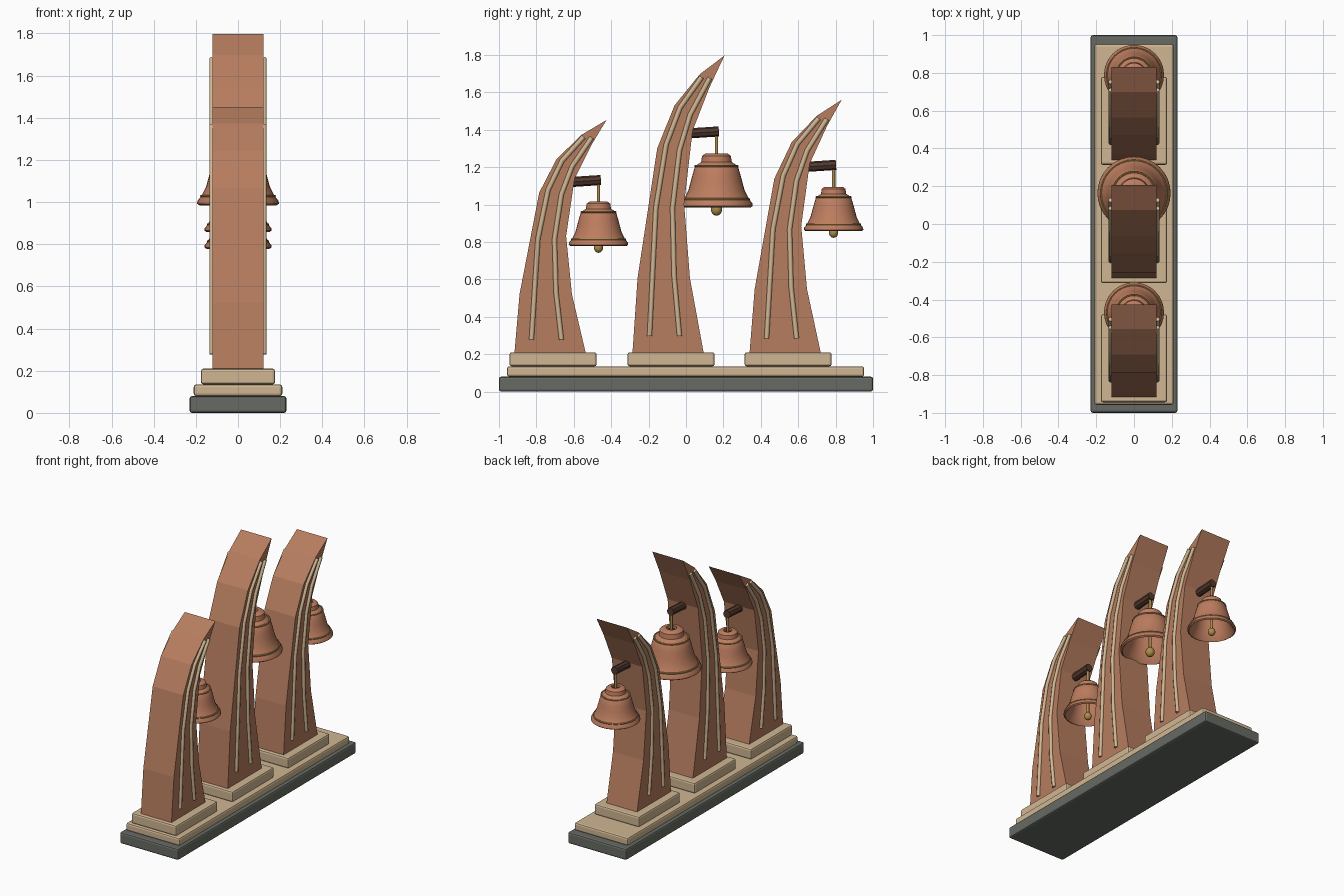
import bpy, bmesh, math
from mathutils import Vector

cube = bpy.data.objects.get("Cube")
if cube:
    bpy.data.objects.remove(cube, do_unlink=True)


def material(name, color):
    m = bpy.data.materials.new(name)
    m.use_nodes = True
    m.diffuse_color = (*color, 1)
    m.node_tree.nodes["Principled BSDF"].inputs["Base Color"].default_value = (*color, 1)
    return m


SLATE = material("slate", (0.135, 0.147, 0.125))
STONE = material("sandstone", (0.63, 0.47, 0.29))
COPPER = material("aged copper", (0.47, 0.205, 0.115))
BELL = material("bell copper", (0.51, 0.205, 0.115))
BRASS = material("brass", (0.42, 0.26, 0.07))
WOOD = material("dark wood", (0.085, 0.04, 0.027))


def finish(name, bm, mat, smooth=None):
    bmesh.ops.recalc_face_normals(bm, faces=bm.faces[:])
    me = bpy.data.meshes.new(name)
    bm.to_mesh(me)
    bm.free()
    me.materials.append(mat)
    ob = bpy.data.objects.new(name, me)
    bpy.context.collection.objects.link(ob)
    if smooth:
        bpy.ops.object.select_all(action='DESELECT')
        ob.select_set(True)
        bpy.context.view_layer.objects.active = ob
        bpy.ops.object.shade_smooth_by_angle(angle=math.radians(smooth))
    return ob


def slab(name, half_x, y0, y1, z0, z1, mat):
    bm = bmesh.new()
    bmesh.ops.create_cube(bm, size=1)
    for v in bm.verts:
        v.co = (v.co.x * 2 * half_x, (y0 + y1) / 2 + v.co.y * (y1 - y0),
                (z0 + z1) / 2 + v.co.z * (z1 - z0))
    ob = finish(name, bm, mat)
    bev = ob.modifiers.new("soft_edges", 'BEVEL')
    bev.width = 0.012
    bev.segments = 2


def lathe(name, profile, loc, scale, mat, steps=32, closed=False):
    bm = bmesh.new()
    vs = [bm.verts.new((r * scale, 0, h * scale)) for r, h in profile]
    es = [bm.edges.new(p) for p in zip(vs, vs[1:])]
    if closed:
        es.append(bm.edges.new((vs[-1], vs[0])))
    bmesh.ops.spin(bm, geom=vs + es, cent=(0, 0, 0), axis=(0, 0, 1),
                   angle=math.tau, steps=steps)
    bmesh.ops.remove_doubles(bm, verts=bm.verts[:], dist=1e-5)
    bmesh.ops.translate(bm, verts=bm.verts[:], vec=loc)
    return finish(name, bm, mat, 40)


def rod(name, a, b, radius, mat, sides, smooth=None):
    a, b = Vector(a), Vector(b)
    bm = bmesh.new()
    bmesh.ops.create_cone(bm, cap_ends=True, segments=sides, radius1=radius,
                          radius2=radius, depth=(b - a).length)
    bm.transform((b - a).to_track_quat('Z', 'Y').to_matrix().to_4x4())
    bmesh.ops.translate(bm, verts=bm.verts[:], vec=(a + b) / 2)
    return finish(name, bm, mat, smooth)


# Profiles: (offset along y, fraction of horn height)
HORN = [(0, 0), (.027, .25), (.132, .687), (.225, .832), (.36, .937), (.492, 1),
        (.412, .893), (.321, .746), (.276, .5), (.307, .25), (.38, 0)]
RIBS = [[(.091, .055), (.107, .26), (.125, .487), (.18, .7), (.255, .825), (.37, .927)],
        [(.251, .055), (.222, .26), (.214, .487), (.251, .68), (.308, .8), (.413, .924)]]
# Bell section: (radius, height above lip), outside then inside
SHELL = [(.182, 0), (.194, .008), (.193, .021), (.173, .046), (.151, .09), (.139, .134),
         (.128, .176), (.116, .215), (.105, .228), (.082, .243), (.077, .276),
         (.06, .289), (.034, .289), (.034, .268), (.06, .26), (.094, .21),
         (.118, .134), (.135, .08), (.172, .01)]
BASE_Z = 0.21


def horn(label, y0, height):
    bm = bmesh.new()
    ring = [bm.verts.new((-.12, y0 + y, BASE_Z + t * height)) for y, t in HORN]
    face = bm.faces.new(ring)
    ext = bmesh.ops.extrude_face_region(bm, geom=[face])
    moved = [g for g in ext["geom"] if isinstance(g, bmesh.types.BMVert)]
    bmesh.ops.translate(bm, verts=moved, vec=(.24, 0, 0))
    finish(label + "_horn", bm, COPPER)
    # Raised ribs on both flanks
    cu = bpy.data.curves.new(label + "_ribs", 'CURVE')
    cu.dimensions = '3D'
    cu.bevel_depth = .013
    cu.bevel_resolution = 2
    cu.use_fill_caps = True
    for side in (-1, 1):
        for path in RIBS:
            sp = cu.splines.new('POLY')
            sp.points.add(len(path) - 1)
            for p, (y, t) in zip(sp.points, path):
                p.co = (side * .123, y0 + y, BASE_Z + t * height, 1)
    cu.materials.append(STONE)
    bpy.context.collection.objects.link(bpy.data.objects.new(label + "_ribs", cu))


def bell(label, y, lip_z, arm_z, s):
    lathe(label + "_bell", SHELL, (0, y, lip_z), s, BELL, closed=True)
    # Brass bands on shoulder and skirt
    for part, r, h in (("shoulder", .112, .222), ("skirt", .174, .044)):
        band = [(r + .006 * math.cos(a), h + .006 * math.sin(a))
                for a in (i * math.tau / 8 for i in range(8))]
        lathe(f"{label}_{part}_band", band, (0, y, lip_z), s, BRASS, closed=True)
    # Support arm, hanger and clapper
    rod(label + "_arm", (0, y - .17, arm_z - .006), (0, y + .013, arm_z + .006),
        .027, WOOD, 8)
    rod(label + "_hanger", (0, y, lip_z), (0, y, arm_z), .009, BRASS, 12, 40)
    ball = [(.03 * math.sin(i * math.pi / 10), -.01 - .034 * math.cos(i * math.pi / 10))
            for i in range(11)]
    lathe(label + "_clapper", ball, (0, y, lip_z), s, BRASS, steps=20)


# Stepped base
slab("base_slab", .23, -1, 1, 0, .08, SLATE)
slab("plinth", .21, -.957, .953, .08, .135, STONE)

# Three horns, each with its foot block and bell
for label, y0, height, lip_z, arm_z, s in (
        ("front", -.917, 1.242, .778, 1.125, .82),
        ("middle", -.286, 1.587, .984, 1.385, 1),
        ("rear", .34, 1.35, .858, 1.206, .82)):
    slab(label + "_foot", .176, y0 - .027, y0 + .439, .135, BASE_Z, STONE)
    horn(label, y0, height)
    bell(label, y0 + .449, lip_z, arm_z, s)
